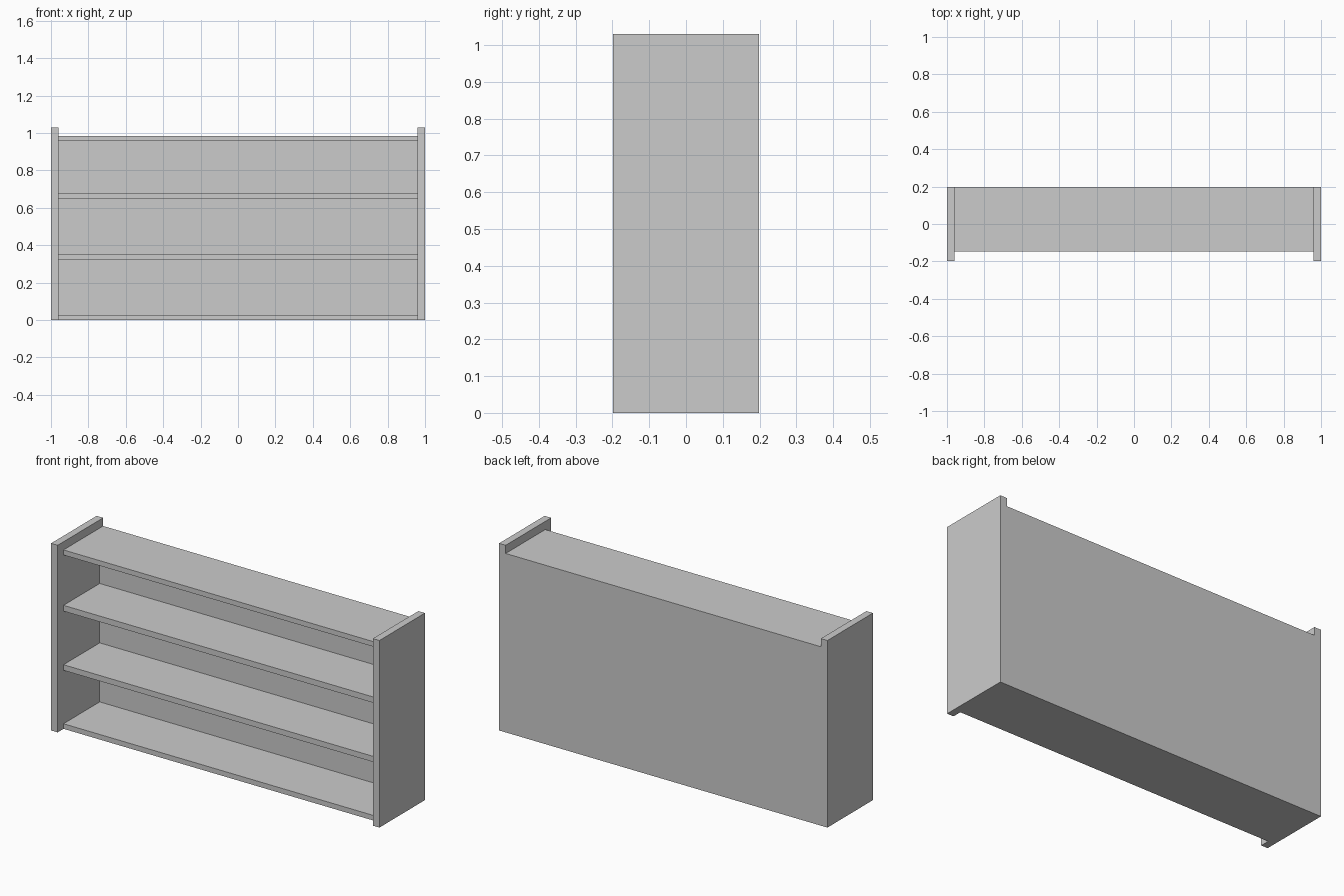
import bpy
import bmesh
from mathutils import Vector

if "Cube" in bpy.data.objects:
    bpy.data.objects.remove(bpy.data.objects["Cube"])

HALF_W, HALF_D, HEIGHT = 1.0, 0.198, 1.03   # overall size
SIDE_T, BACK_T = 0.04, 0.03                 # panel thicknesses
SHELF_FRONT = -0.147                        # shelves sit back from the sides
INNER_X = HALF_W - SIDE_T
BACK_Y = HALF_D - BACK_T


def box(name, low, high):
    """Box between two opposite corners."""
    low, high = Vector(low), Vector(high)
    bm = bmesh.new()
    bmesh.ops.create_cube(bm, size=1.0)
    bmesh.ops.scale(bm, vec=high - low, verts=bm.verts)
    mesh = bpy.data.meshes.new(name)
    bm.to_mesh(mesh)
    bm.free()
    obj = bpy.data.objects.new(name, mesh)
    obj.location = (low + high) / 2
    bpy.context.collection.objects.link(obj)
    return obj


# Side panels, rising above the top board
for name, x in (("left_side_panel", -HALF_W), ("right_side_panel", INNER_X)):
    box(name, (x, -HALF_D, 0), (x + SIDE_T, HALF_D, HEIGHT))

# Back panel between the sides, flush with their rear edges
box("back_panel", (-INNER_X, BACK_Y, 0), (INNER_X, HALF_D, 0.985))

# Bottom board, two shelves and top board
shelves = {
    "bottom_board": (0.0, 0.028),
    "lower_shelf": (0.322, 0.353),
    "upper_shelf": (0.648, 0.68),
    "top_board": (0.957, 0.985),
}
for name, (z0, z1) in shelves.items():
    box(name, (-INNER_X, SHELF_FRONT, z0), (INNER_X, BACK_Y, z1))
